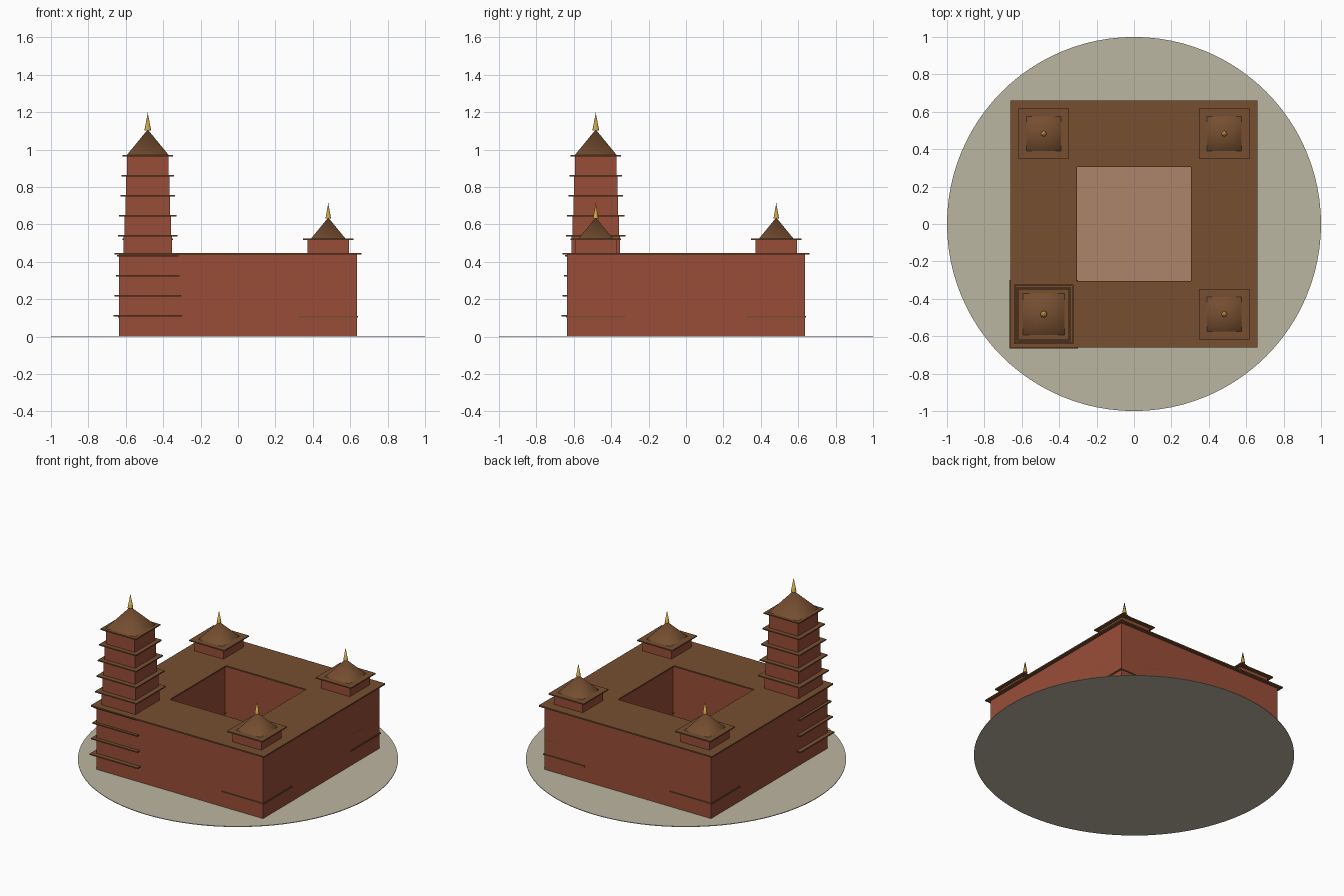
import bpy, bmesh, math

if "Cube" in bpy.data.objects:
    bpy.data.objects.remove(bpy.data.objects["Cube"])


def material(name, rgb):
    m = bpy.data.materials.new(name)
    m.diffuse_color = (*rgb, 1)
    m.use_nodes = True
    m.node_tree.nodes["Principled BSDF"].inputs["Base Color"].default_value = m.diffuse_color
    return m


BRICK = material("red brick", (0.32, 0.076, 0.039))
ROOF = material("brown roof", (0.18, 0.077, 0.03))
STONE = material("grey paving", (0.5, 0.465, 0.355))
FLOOR = material("courtyard clay", (0.42, 0.235, 0.145))
GOLD = material("gold", (0.58, 0.36, 0.06))


def finish(name, bm, mat):
    bmesh.ops.recalc_face_normals(bm, faces=bm.faces[:])
    me = bpy.data.meshes.new(name)
    bm.to_mesh(me)
    bm.free()
    me.materials.append(mat)
    ob = bpy.data.objects.new(name, me)
    bpy.context.collection.objects.link(ob)
    return ob


def slab(bm, x, y, half, z0, z1):
    """Square block, half-width given, added to a mesh."""
    vs = bmesh.ops.create_cube(bm, size=1)["verts"]
    for v in vs:
        v.co = (x + v.co.x * 2 * half, y + v.co.y * 2 * half,
                z0 + (v.co.z + 0.5) * (z1 - z0))


def cone(name, x, y, r, z0, z1, sides, mat, turn=0.0, r2=0.0):
    bm = bmesh.new()
    rings = [[], []]
    for k in range(sides):
        a = turn + math.tau * k / sides
        rings[0].append(bm.verts.new((x + r * math.cos(a), y + r * math.sin(a), z0)))
        if r2:
            rings[1].append(bm.verts.new((x + r2 * math.cos(a), y + r2 * math.sin(a), z1)))
    bm.faces.new(rings[0])
    if r2:
        bm.faces.new(rings[1])
    else:
        rings[1] = [bm.verts.new((x, y, z1))] * sides
    for k in range(sides):
        j = (k + 1) % sides
        loop = [rings[0][k], rings[0][j], rings[1][j]]
        if r2:
            loop.append(rings[1][k])
        bm.faces.new(loop)
    ob = finish(name, bm, mat)
    for p in ob.data.polygons:
        p.use_smooth = len(p.vertices) == 3
    return ob


def square_ring(name, inner, outer, z0, z1, mat):
    """Hollow square block."""
    bm = bmesh.new()
    corners = [(-1, -1), (1, -1), (1, 1), (-1, 1)]
    prof = [(inner, z0), (outer, z0), (outer, z1), (inner, z1)]
    v = [[bm.verts.new((cx * h, cy * h, z)) for h, z in prof] for cx, cy in corners]
    for i in range(4):
        for j in range(4):
            a, b = v[i], v[(i + 1) % 4]
            bm.faces.new((a[j], b[j], b[(j + 1) % 4], a[(j + 1) % 4]))
    return finish(name, bm, mat)


BASE = 0.004      # top of the paving
MID = 0.4825      # centre line of the wings and towers

# Round paving and courtyard floor
cone("paving_disc", 0, 0, 1, 0, BASE, 96, STONE, r2=1)
bm = bmesh.new()
slab(bm, 0, 0, 0.335, 0.001, 0.010)
finish("courtyard_floor", bm, FLOOR)

# Four wings around the courtyard with an overhanging flat roof
square_ring("wing_walls", 0.33, 0.635, BASE, 0.440, BRICK)
square_ring("wing_roof", 0.305, 0.66, 0.439, 0.448, ROOF)


def tower(name, x, y, tiers, step, roof_half, roof_h, spire_h, spire_r):
    body, eaves = bmesh.new(), bmesh.new()
    for i in range(tiers):
        half = 0.11 + 0.005 * (tiers - 1 - i)
        z0, z1 = BASE + i * step, BASE + (i + 1) * step
        slab(body, x, y, half, z0, z1)
        slab(eaves, x, y, half * 1.22, z1 - 0.004, z1 + 0.004)
    finish(name + "_storeys", body, BRICK)
    finish(name + "_eaves", eaves, ROOF)
    top = BASE + tiers * step
    cone(name + "_roof", x, y, roof_half * math.sqrt(2), top, top + roof_h, 4, ROOF, math.pi / 4)
    cone(name + "_spire", x, y, spire_r, top + roof_h - 0.006, top + roof_h + spire_h, 8, GOLD)


# One tall tower at the front left, three low ones at the other corners
tower("tall_tower", -MID, -MID, 9, 0.107, 0.115, 0.14, 0.09, 0.018)
for label, sx, sy in (("front_right", 1, -1), ("back_right", 1, 1), ("back_left", -1, 1)):
    tower(label + "_tower", sx * MID, sy * MID, 5, 0.1033, 0.095, 0.116, 0.077, 0.015)
